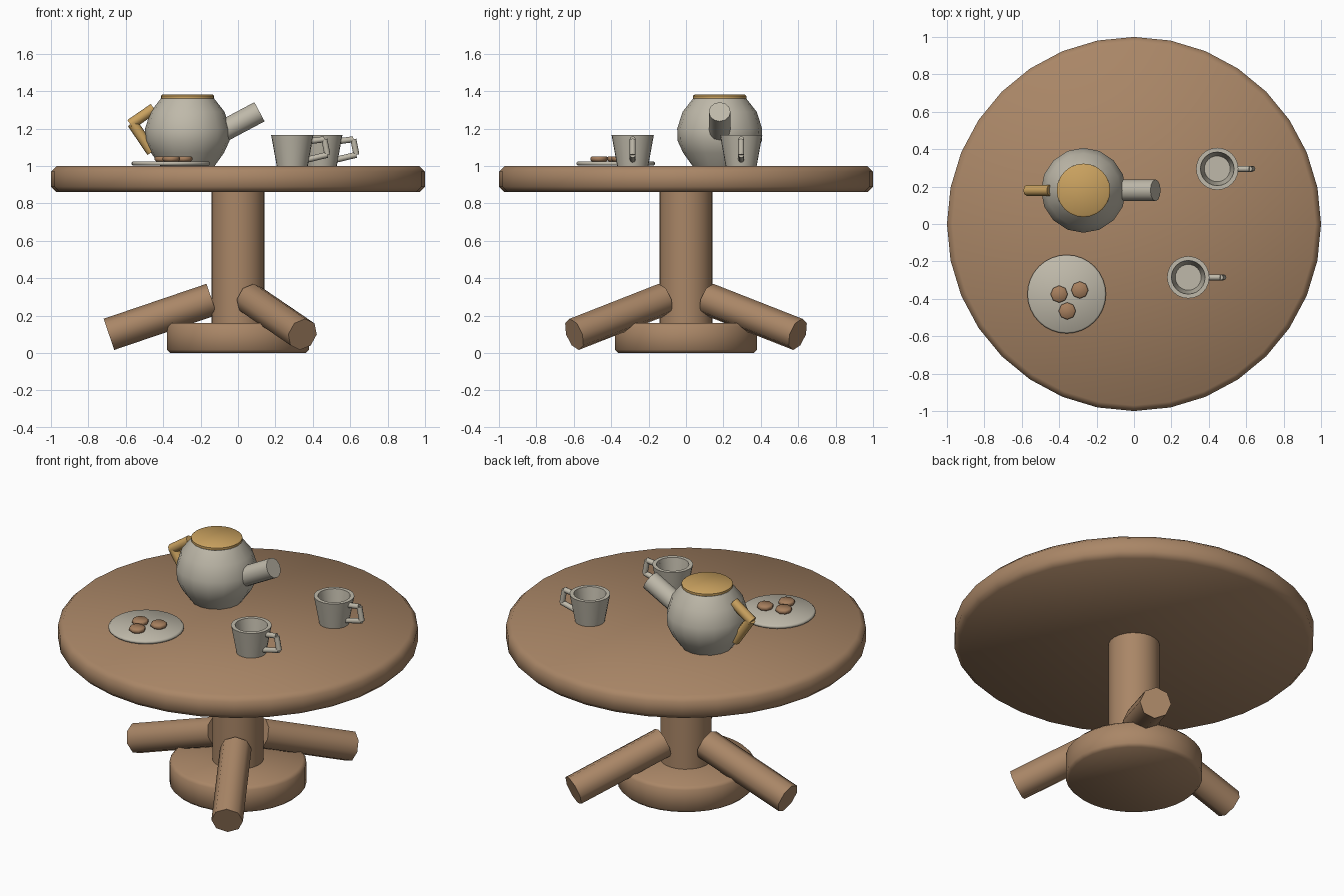
import bpy
from math import cos, sin, pi, radians
from mathutils import Vector

if "Cube" in bpy.data.objects:
    bpy.data.objects.remove(bpy.data.objects["Cube"], do_unlink=True)


def material(name, rgb):
    m = bpy.data.materials.new(name)
    m.use_nodes = True
    m.diffuse_color = (*rgb, 1)
    m.node_tree.nodes["Principled BSDF"].inputs["Base Color"].default_value = (*rgb, 1)
    return m


wood = material("wood", (0.40, 0.24, 0.135))
biscuit = material("biscuit", (0.38, 0.21, 0.11))
gold = material("gold", (0.59, 0.36, 0.115))
stone = material("stoneware", (0.52, 0.485, 0.40))


def finish(obj, name, mat, angle=35):
    obj.name = name
    obj.data.materials.append(mat)
    bpy.ops.object.select_all(action="DESELECT")
    obj.select_set(True)
    bpy.context.view_layer.objects.active = obj
    bpy.ops.object.shade_smooth_by_angle(angle=radians(angle))
    return obj


def lathe(name, profile, centre, sides, mat, angle=35):
    """Revolve a (radius, z) profile, listed bottom to top, and cap both ends."""
    verts = [(r * cos(2 * pi * i / sides), r * sin(2 * pi * i / sides), z)
             for r, z in profile for i in range(sides)]
    faces = [(k * sides + i, k * sides + (i + 1) % sides,
              (k + 1) * sides + (i + 1) % sides, (k + 1) * sides + i)
             for k in range(len(profile) - 1) for i in range(sides)]
    faces.append(tuple(reversed(range(sides))))
    faces.append(tuple(range(len(verts) - sides, len(verts))))
    mesh = bpy.data.meshes.new(name)
    mesh.from_pydata(verts, [], faces)
    obj = bpy.data.objects.new(name, mesh)
    obj.location = (*centre, 0)
    bpy.context.collection.objects.link(obj)
    return finish(obj, name, mat, angle)


def disc(name, radius, low, high, bevel, centre, sides, mat, angle=50):
    """Round slab with chamfered rims."""
    return lathe(name, [(radius - bevel, low), (radius, low + bevel),
                        (radius, high - bevel), (radius - bevel, high)],
                 centre, sides, mat, angle)


def rod(name, start, end, radius, sides, mat):
    a, b = Vector(start), Vector(end)
    bpy.ops.mesh.primitive_cylinder_add(vertices=sides, radius=radius,
                                        depth=(b - a).length, location=(a + b) / 2)
    obj = bpy.context.object
    obj.rotation_euler = (b - a).to_track_quat("Z", "Y").to_euler()
    return finish(obj, name, mat, 50)


# Table
disc("table_top", 1.0, 0.86, 1.0, 0.03, (0, 0), 32, wood)
lathe("column", [(0.143, 0.1), (0.143, 0.9)], (0, 0), 24, wood)
disc("base", 0.38, 0.0, 0.16, 0.018, (0, 0), 32, wood)
for side, deg in (("right", 180), ("front", -60), ("back", 60)):
    c, s = cos(radians(deg)), sin(radians(deg))
    rod("leg_" + side, (0.14 * c, 0.14 * s, 0.287), (0.69 * c, 0.69 * s, 0.1), 0.088, 8, wood)

# Teapot
pot = (-0.27, 0.18)
lathe("teapot_body", [(0.145, 1.0), (0.195, 1.07), (0.225, 1.135), (0.227, 1.2),
                      (0.198, 1.29), (0.143, 1.36)], pot, 16, stone, 50)
lathe("teapot_lid", [(0.132, 1.355), (0.143, 1.362), (0.143, 1.375), (0.134, 1.382)],
      pot, 24, gold, 50)
rod("teapot_spout", (-0.12, 0.18, 1.165), (0.115, 0.18, 1.29), 0.058, 12, stone)
rod("teapot_handle_upper", (-0.45, 0.18, 1.308), (-0.575, 0.18, 1.222), 0.029, 8, gold)
rod("teapot_handle_lower", (-0.565, 0.18, 1.23), (-0.46, 0.18, 1.075), 0.029, 8, gold)

# Cups: outer wall, rim, inner wall and floor in one profile
cups = {"back": (0.445, 0.295), "front": (0.29, -0.285)}
for side, (x, y) in cups.items():
    lathe("cup_" + side, [(0.083, 1.0), (0.113, 1.165), (0.09, 1.165), (0.069, 1.03)],
          (x, y), 24, stone)
    path = [(0.088, 1.132), (0.172, 1.143), (0.188, 1.06), (0.08, 1.034)]
    for i, (p, q) in enumerate(zip(path, path[1:])):
        rod(f"cup_{side}_handle_{i + 1}", (x + p[0], y, p[1]), (x + q[0], y, q[1]),
            0.016, 8, stone)

# Plate of biscuits
disc("plate", 0.21, 1.002, 1.025, 0.008, (-0.36, -0.375), 32, stone)
for i, spot in enumerate([(-0.4, -0.375), (-0.29, -0.353), (-0.357, -0.465)]):
    disc(f"biscuit_{i + 1}", 0.046, 1.025, 1.052, 0.007, spot, 8, biscuit)
